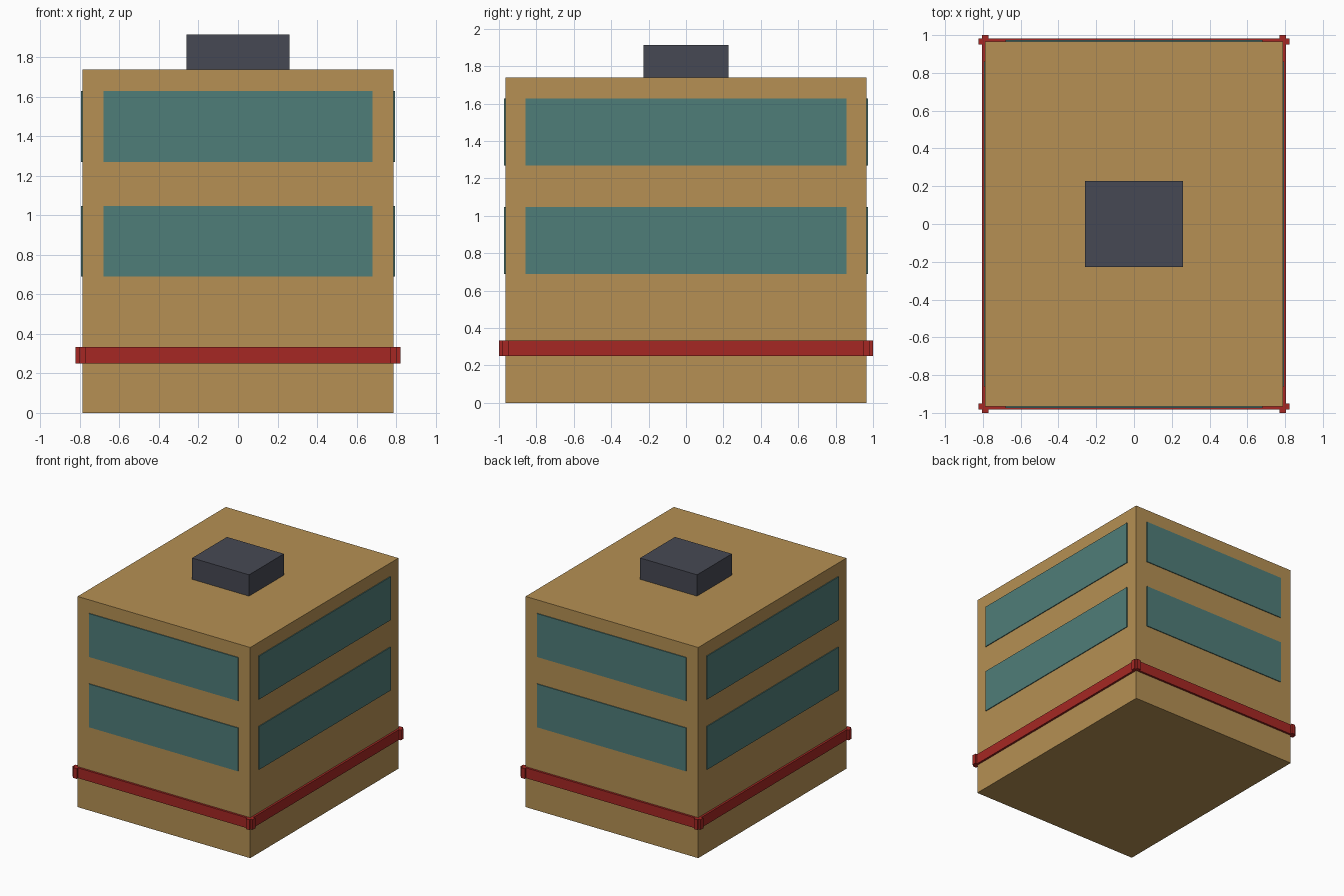
import bpy

if "Cube" in bpy.data.objects:
    bpy.data.objects.remove(bpy.data.objects["Cube"])

HX, HY, H = 0.788, 0.966, 1.738   # body half width, half depth, height


def material(name, rgb):
    # screen colour (0-255) to linear
    m = bpy.data.materials.new(name)
    m.diffuse_color = [(c / 255) ** 2.2 for c in rgb] + [1]
    m.use_nodes = True
    m.node_tree.nodes["Principled BSDF"].inputs["Base Color"].default_value = m.diffuse_color
    return m


tan = material("tan_wall", (180, 143, 84))
teal = material("teal_glass", (80, 124, 120))
red = material("red_trim", (164, 44, 40))
dark = material("dark_grey", (72, 74, 84))


def box(name, x, y, z, mat):
    """Box from (min, max) ranges on each axis."""
    ranges = (x, y, z)
    bpy.ops.mesh.primitive_cube_add(size=1, location=[(a + b) / 2 for a, b in ranges])
    ob = bpy.context.object
    ob.name = name
    ob.scale = [b - a for a, b in ranges]
    bpy.ops.object.transform_apply(location=False, rotation=False, scale=True)
    ob.data.materials.append(mat)
    return ob


# Main block and rooftop unit
box("building_body", (-HX, HX), (-HY, HY), (0, H), tan)
box("roof_unit", (-0.26, 0.26), (-0.227, 0.227), (H, 1.914), dark)

G, T = 0.007, 0.017   # half thickness of glass and trim, centred on the walls
for side, sx, sy in (("front", 0, -1), ("back", 0, 1), ("left", -1, 0), ("right", 1, 0)):

    def wall_strip(name, half, t, z, mat):
        # strip lying along one wall
        if sy:
            box(name, (-half, half), (sy * HY - t, sy * HY + t), z, mat)
        else:
            box(name, (sx * HX - t, sx * HX + t), (-half, half), z, mat)

    wall = HX if sy else HY
    # Window bands on two floors
    for floor, z in (("lower", (0.69, 1.047)), ("upper", (1.27, 1.628))):
        wall_strip(f"{side}_{floor}_window", wall - 0.107, G, z, teal)
    # Trim rail, crossing its neighbours at the corners
    wall_strip(f"{side}_trim", wall + 0.034, T, (0.249, 0.334), red)
